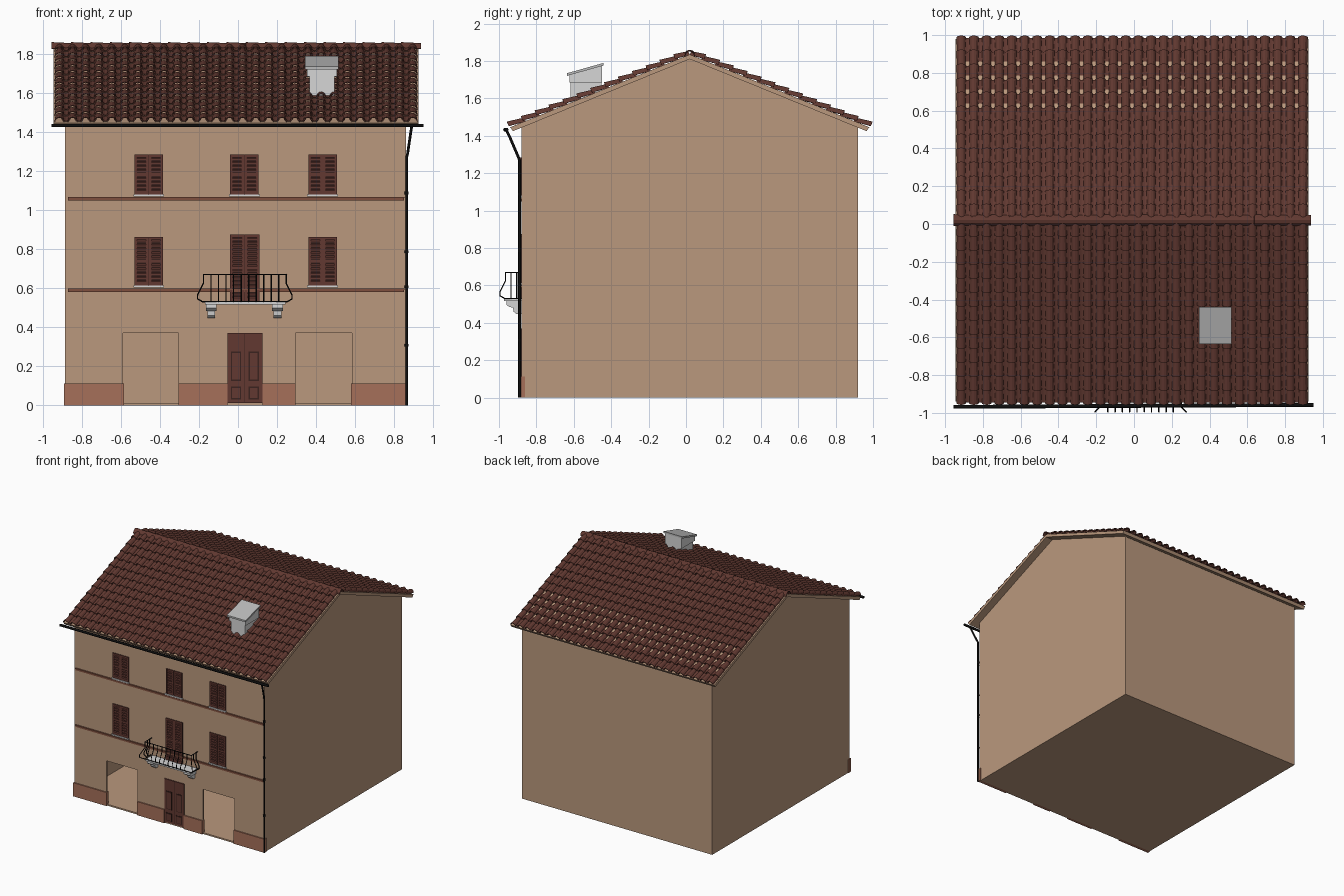
import bpy, bmesh, math

if "Cube" in bpy.data.objects:
    bpy.data.objects.remove(bpy.data.objects["Cube"])


def material(name, r, g, b):
    lin = lambda c: (c / 255 / 12.92) if c < 11 else ((c / 255 + 0.055) / 1.055) ** 2.4
    m = bpy.data.materials.new(name)
    m.diffuse_color = (lin(r), lin(g), lin(b), 1)
    m.use_nodes = True
    m.node_tree.nodes["Principled BSDF"].inputs["Base Color"].default_value = m.diffuse_color
    return m


PLASTER = material("tan plaster", 186, 152, 125)
PLINTH = material("red plinth", 166, 112, 90)
TRIM = material("brown trim", 128, 80, 62)
TILE = material("roof tile", 98, 57, 49)
WOOD = material("shutter wood", 98, 56, 49)
DARK = material("dark wood", 58, 34, 30)
STONE = material("pale stone", 214, 214, 214)
CAP = material("grey cap", 186, 186, 186)
IRON = material("black iron", 14, 14, 14)


def finish(name, bm, *mats):
    bmesh.ops.recalc_face_normals(bm, faces=bm.faces[:])
    me = bpy.data.meshes.new(name)
    bm.to_mesh(me)
    bm.free()
    for m in mats:
        me.materials.append(m)
    ob = bpy.data.objects.new(name, me)
    bpy.context.collection.objects.link(ob)
    return ob


def prism(bm, yz, x0, x1, mat=0):
    """Extrude a closed (y, z) profile along x."""
    a = [bm.verts.new((x0, y, z)) for y, z in yz]
    b = [bm.verts.new((x1, y, z)) for y, z in yz]
    n = len(yz)
    faces = [bm.faces.new(a), bm.faces.new(b[::-1])]
    faces += [bm.faces.new((a[i], b[i], b[(i + 1) % n], a[(i + 1) % n])) for i in range(n)]
    for f in faces:
        f.material_index = mat


def box(bm, x0, x1, y0, y1, z0, z1, mat=0):
    prism(bm, [(y0, z0), (y1, z0), (y1, z1), (y0, z1)], x0, x1, mat)


def rods(name, paths, radius):
    cu = bpy.data.curves.new(name, 'CURVE')
    cu.dimensions = '3D'
    cu.bevel_depth, cu.bevel_resolution, cu.use_fill_caps = radius, 1, True
    for pts in paths:
        sp = cu.splines.new('POLY')
        sp.points.add(len(pts) - 1)
        for p, co in zip(sp.points, pts):
            p.co = (*co, 1)
    cu.materials.append(IRON)
    ob = bpy.data.objects.new(name, cu)
    bpy.context.collection.objects.link(ob)


# Walls: hollow shell with two open doorways in the front
XL, XR, YF, YB, T, YM = -0.885, 0.86, -0.88, 0.92, 0.015, 0.02
bm = bmesh.new()
box(bm, XL, XR, YF, YB, 0.0, 0.012)
box(bm, XL, XR, YB - T, YB, 0.012, 1.44)
for x in (XL, XR - T):
    prism(bm, [(YF, 0.012), (YB, 0.012), (YB, 1.445), (YM, 1.815), (YF, 1.445)], x, x + T)
for x0, x1 in ((XL, -0.59), (-0.305, 0.295), (0.585, XR)):
    box(bm, x0, x1, YF, YF + T, 0.012, 0.37)
box(bm, XL, XR, YF, YF + T, 0.37, 1.44)
finish("walls", bm, PLASTER)

# Plinth blocks and string courses
bm = bmesh.new()
for x0, x1 in ((-0.89, -0.585), (-0.305, -0.055), (0.125, 0.295), (0.58, 0.866)):
    box(bm, x0, x1, -0.89, -0.862, 0, 0.112)
finish("plinth", bm, PLINTH)
bm = bmesh.new()
for z in (0.59, 1.06):
    box(bm, -0.87, 0.85, -0.888, -0.878, z - 0.01, z + 0.001)
    box(bm, -0.872, 0.852, -0.892, -0.878, z + 0.001, z + 0.007)
finish("string_courses", bm, TRIM)

# Louvred shutters with sills
bm, sills = bmesh.new(), bmesh.new()


def shutter(x0, x1, z0, z1):
    box(bm, x0, x1, -0.883, -0.878, z0, z1, 1)
    xm, s = (x0 + x1) / 2, 0.013
    for a, b in ((x0, xm - 0.001), (xm + 0.001, x1)):
        box(bm, a, a + s, -0.889, -0.882, z0, z1)
        box(bm, b - s, b, -0.889, -0.882, z0, z1)
        zm = (z0 + z1) / 2
        for z in (z0, zm - 0.007, z1 - 0.014):
            box(bm, a + s, b - s, -0.888, -0.882, z, z + 0.014)
        n = round((z1 - z0) / 0.02)
        for i in range(1, n):
            z = z0 + (z1 - z0) * i / n
            prism(bm, [(-0.888, z - 0.007), (-0.882, z + 0.003), (-0.882, z + 0.007),
                       (-0.888, z - 0.001)], a + s, b - s)


for x0 in (-0.53, -0.04, 0.36):
    shutter(x0, x0 + 0.146, 1.08, 1.285)
    box(sills, x0 - 0.006, x0 + 0.152, -0.895, -0.878, 1.07, 1.08)
for x0 in (-0.53, 0.36):
    shutter(x0, x0 + 0.146, 0.613, 0.863)
    box(sills, x0 - 0.006, x0 + 0.152, -0.895, -0.878, 0.603, 0.613)
shutter(-0.042, 0.11, 0.53, 0.875)
finish("shutters", bm, WOOD, DARK)
finish("window_sills", sills, STONE)

# Front door: two leaves with raised panels
bm = bmesh.new()
box(bm, -0.055, 0.125, -0.884, -0.878, 0.012, 0.37, 1)
for a, b in ((-0.055, 0.033), (0.037, 0.125)):
    box(bm, a, b, -0.888, -0.88, 0.012, 0.37)
    for z0, z1 in ((0.03, 0.095), (0.125, 0.275)):
        box(bm, a + 0.018, b - 0.018, -0.89, -0.887, z0, z1, 1)
        box(bm, a + 0.024, b - 0.024, -0.893, -0.887, z0 + 0.006, z1 - 0.006)
finish("front_door", bm, WOOD, DARK)

# Balcony slab and stepped brackets
bm = bmesh.new()
box(bm, -0.17, 0.243, -0.972, -0.878, 0.517, 0.53)
for x in (-0.165, 0.174):
    prism(bm, [(-0.878, 0.517), (-0.96, 0.517), (-0.96, 0.497), (-0.945, 0.485),
               (-0.925, 0.482), (-0.878, 0.482)], x, x + 0.056)
    prism(bm, [(-0.878, 0.482), (-0.925, 0.482), (-0.922, 0.46), (-0.905, 0.446),
               (-0.878, 0.446)], x + 0.008, x + 0.048)
finish("balcony", bm, STONE)

# Bellied balcony railing: (outward bulge, height) profile for each bar
CX, HW = 0.035, 0.212
BELLY = [(0, 0.67), (0, 0.625), (0.03, 0.565), (0.03, 0.545), (0.004, 0.53)]
bars = [[(CX - HW + 2 * HW * i / 11, -0.965 - o, z) for o, z in BELLY] for i in range(1, 11)]
for s in (-1, 1):
    bars.append([(CX + s * (HW + o), -0.965 - o, z) for o, z in BELLY])
    for y in (-0.935, -0.905):
        bars.append([(CX + s * (HW + o), y, z) for o, z in BELLY])
for o, z in (BELLY[0], BELLY[-1]):
    w = HW + o
    bars.append([(CX - w, -0.88, z), (CX - w, -0.965 - o, z),
                 (CX + w, -0.965 - o, z), (CX + w, -0.88, z)])
rods("balcony_railing", bars, 0.0035)

# Roof deck
bm = bmesh.new()
for s in (-1, 1):
    prism(bm, [(YM, 1.81), (YM, 1.835), (YM + s * 0.96, 1.446), (YM + s * 0.945, 1.425)],
          -0.945, 0.925)
finish("roof_deck", bm, PLASTER)

# Roof tiles: round covers over hollow pans, in overlapping rows
bm = bmesh.new()
A = math.atan(0.405)
C, S = math.cos(A), math.sin(A)
COLS, ROWS, PITCH = 28, 13, 0.08
DX = 1.876 / COLS


def sheet(lower, upper):
    a = [bm.verts.new(p) for p in lower]
    b = [bm.verts.new(p) for p in upper]
    for i in range(len(a) - 1):
        bm.faces.new((a[i], a[i + 1], b[i + 1], b[i]))


def tile(s, x, u0, u1, low, high):
    """Tile from u1 (down slope) to u0; low and high are (dx, height) sections."""
    def place(u, sec):
        return [(x + d, YM + s * (u * C + n * S), 1.832 - u * S + n * C) for d, n in sec]
    sheet(place(u1, low), place(u0, high))


def arc(rx, h, base, n=6):
    return [(-rx * math.cos(math.pi * i / n), base + h * math.sin(math.pi * i / n))
            for i in range(n + 1)]


for s in (-1, 1):
    for r in range(ROWS):
        u = (r + 1) * PITCH
        pan = 0.055 if s == 1 and 8 <= r <= 11 else 0.088
        for k in range(COLS):
            x = -0.948 + DX * (k + 0.5)
            tile(s, x, max(u - 0.095, 0), u, arc(0.024, 0.024, 0.011), arc(0.019, 0.02, 0.0))
            if k < COLS - 1:
                tile(s, x + DX / 2, max(u - pan, 0), u - 0.004,
                     arc(0.021, -0.012, 0.024, 4), arc(0.021, -0.012, 0.016, 4))

# Ridge tiles
N = 19
for i in range(N):
    x = -0.955 + i * 1.89 / N
    big = [(x, YM + d, n) for d, n in arc(0.03, 0.032, 1.826)]
    small = [(x + 1.89 / N + 0.003, YM + d, n) for d, n in arc(0.025, 0.027, 1.826)]
    sheet(big, small)
roof = finish("roof_tiles", bm, TILE)
mod = roof.modifiers.new("thickness", 'SOLIDIFY')
mod.thickness, mod.offset = 0.004, 0

# Chimney with a sloping cap
bm = bmesh.new()
prism(bm, [(-0.617, 1.55), (-0.452, 1.6), (-0.452, 1.75), (-0.617, 1.7)], 0.366, 0.494)
prism(bm, [(-0.622, 1.685), (-0.448, 1.685), (-0.448, 1.774), (-0.622, 1.725)], 0.354, 0.506)
finish("chimney", bm, STONE)
bm = bmesh.new()
prism(bm, [(-0.635, 1.721), (-0.44, 1.776), (-0.44, 1.79), (-0.635, 1.735)], 0.343, 0.515)
finish("chimney_cap", bm, CAP)

# Gutter, downpipe and pipe clips
rods("gutter", [[(-0.955, -0.968, 1.433), (0.95, -0.958, 1.433)]], 0.01)
rods("downpipe", [[(0.89, -0.96, 1.43), (0.885, -0.945, 1.4), (0.869, -0.898, 1.29),
                   (0.864, -0.89, 1.27), (0.864, -0.89, 0.0)]], 0.0075)
rods("pipe_clips", [[(0.864, -0.89, z), (0.864, -0.89, z + 0.014)]
                    for z in (0.3, 0.6, 0.78, 1.08)], 0.01)
